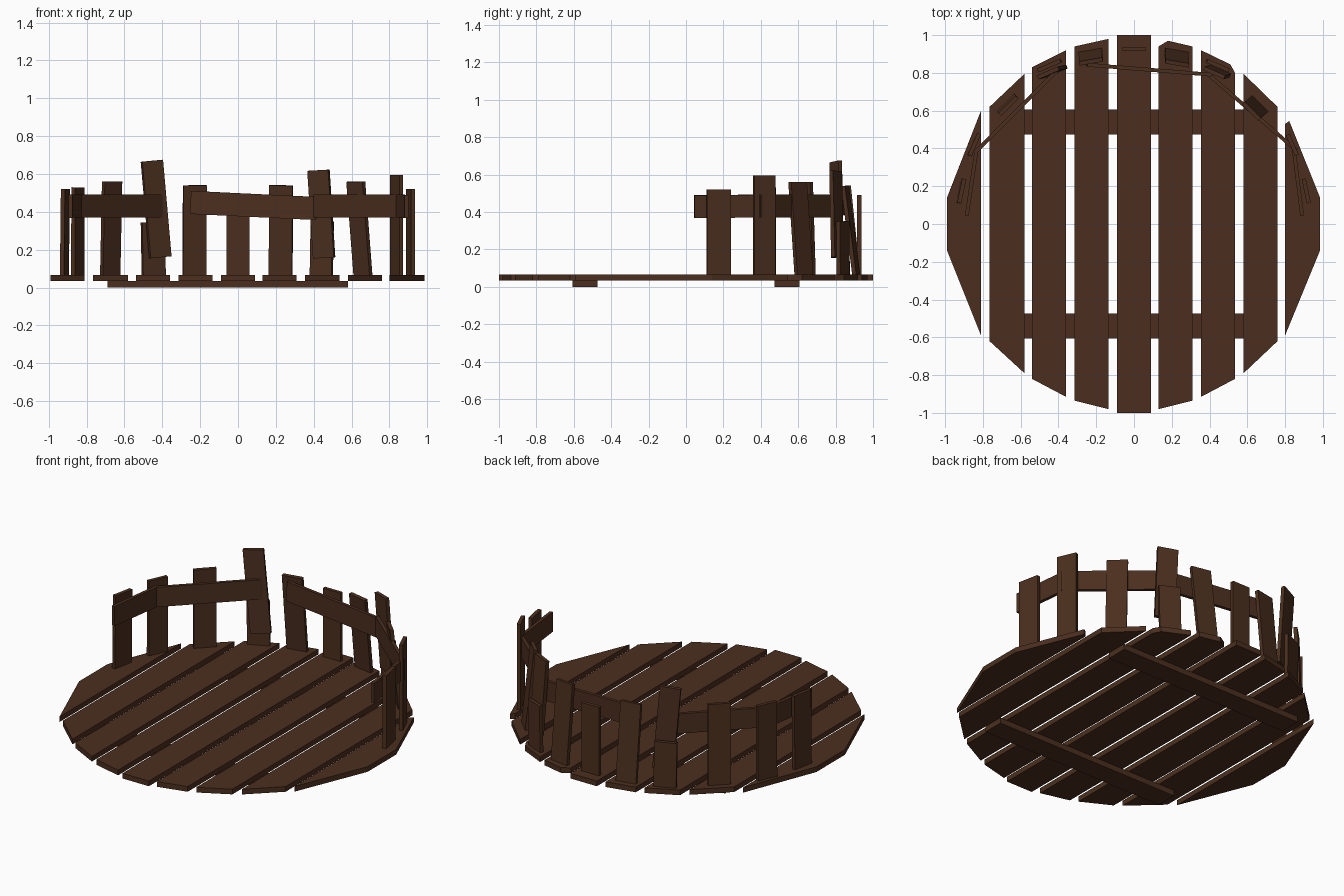
import bpy, bmesh
from mathutils import Vector

wood = bpy.data.materials.new("dark_wood")
wood.diffuse_color = (0.07, 0.028, 0.013, 1)


def finish(name, bm):
    bmesh.ops.recalc_face_normals(bm, faces=bm.faces)
    me = bpy.data.meshes.new(name)
    bm.to_mesh(me)
    bm.free()
    me.materials.append(wood)
    ob = bpy.data.objects.new(name, me)
    bpy.context.collection.objects.link(ob)


def prism(name, outline, z0, z1):
    bm = bmesh.new()
    f = bm.faces.new([bm.verts.new((x, y, z0)) for x, y in outline])
    up = bmesh.ops.extrude_face_region(bm, geom=[f])["geom"]
    bmesh.ops.translate(bm, vec=(0, 0, z1 - z0),
                        verts=[v for v in up if isinstance(v, bmesh.types.BMVert)])
    finish(name, bm)


def board(name, a, b, across, width, thick):
    # rectangular board from a to b; "across" points along its width
    a, b = Vector(a), Vector(b)
    axis = (b - a).normalized()
    w = Vector(across)
    w = (w - axis * w.dot(axis)).normalized()
    n = axis.cross(w) * thick / 2
    w = w * width / 2
    bm = bmesh.new()
    rings = [[bm.verts.new(p + s * w + t * n) for s, t in ((-1, -1), (1, -1), (1, 1), (-1, 1))]
             for p in (a, b)]
    bm.faces.new(rings[0])
    bm.faces.new(rings[1])
    for i in range(4):
        j = (i + 1) % 4
        bm.faces.new((rings[0][i], rings[0][j], rings[1][j], rings[1][i]))
    finish(name, bm)


# Floor planks: back edge points, then front edge points
planks = [
    ([(-.99, .14), (-.81, .60)], [(-.81, -.59), (-.99, -.14)]),
    ([(-.765, .62), (-.58, .795)], [(-.58, -.79), (-.765, -.62)]),
    ([(-.54, .83), (-.36, .92)], [(-.36, -.915), (-.54, -.82)]),
    ([(-.315, .94), (-.135, .98)], [(-.135, -.98), (-.315, -.935)]),
    ([(-.09, 1), (.09, 1)], [(.09, -1), (-.09, -1)]),
    ([(.13, .94), (.18, .97), (.31, .94)], [(.31, -.935), (.13, -.98)]),
    ([(.355, .92), (.51, .845), (.535, .80)], [(.535, -.82), (.355, -.915)]),
    ([(.58, .795), (.76, .62)], [(.76, -.62), (.58, -.79)]),
    ([(.80, .53), (.822, .545), (.985, .14)], [(.985, -.14), (.80, -.59)]),
]
for i, (back, front) in enumerate(planks):
    prism(f"floor_plank_{i + 1}", back + front, .035, .067)

# Cross beams under the floor
for name, y in (("back_beam", .54), ("front_beam", -.54)):
    prism(name, [(-.69, y - .066), (.58, y - .066), (.58, y + .066), (-.69, y + .066)], 0, .035)

# Fence pickets: bottom, top, width direction, width
pickets = [
    ((-.917, .175, .065), (-.912, .175, .52), (.2, .98, 0), .13),
    ((-.847, .42, .065), (-.845, .42, .53), (.4, .92, 0), .125),
    ((-.675, .64, .065), (-.665, .625, .56), (.7, .7, 0), .13),
    ((-.445, .84, .065), (-.45, .838, .345), (.92, .4, 0), .13),
    ((-.41, .81, .16), (-.455, .80, .67), (.92, .4, 0), .12),
    ((-.23, .91, .065), (-.228, .86, .54), (.98, .17, 0), .125),
    ((0, .926, .065), (0, .926, .49), (1, 0, 0), .12),
    ((.225, .91, .065), (.228, .85, .54), (.98, -.17, 0), .125),
    ((.44, .84, .065), (.445, .838, .35), (.92, -.4, 0), .125),
    ((.455, .81, .157), (.425, .80, .62), (.92, -.4, 0), .12),
    ((.66, .63, .065), (.622, .597, .56), (.7, -.7, 0), .12),
    ((.838, .418, .065), (.838, .418, .594), (.4, -.92, 0), .12),
    ((.912, .175, .065), (.912, .175, .52), (.2, -.98, 0), .13),
]
for i, (a, b, across, w) in enumerate(pickets):
    board(f"fence_picket_{i + 1}", a, b, across, w, .022)

# Rails nailed along the inside of the pickets
rails = [
    ((-.885, .045, .43), (-.835, .385, .432)),
    ((-.845, .375, .432), (-.405, .815, .432)),
    ((-.25, .843, .45), (.415, .79, .418)),
    ((.405, .782, .432), (.86, .39, .432)),
    ((.845, .40, .432), (.89, .045, .428)),
]
for i, (a, b) in enumerate(rails):
    board(f"fence_rail_{i + 1}", a, b, (0, 0, 1), .122, .02)
